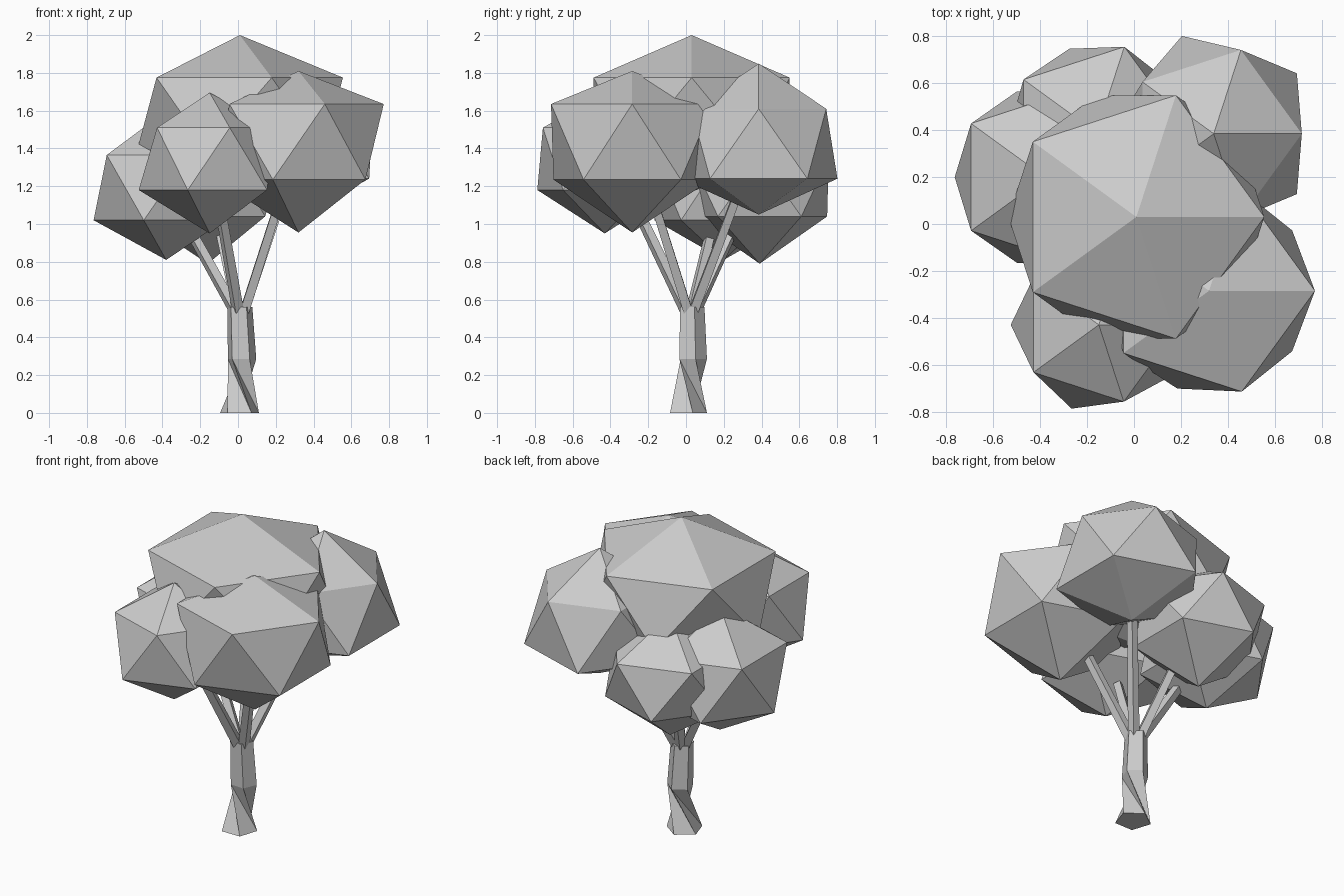
import bpy, bmesh
from math import sin, cos, radians
from mathutils import Vector

if "Cube" in bpy.data.objects:
    bpy.data.objects.remove(bpy.data.objects["Cube"])


def ring(bm, cx, cy, z, r, start, n=5):
    angles = [radians(start + i * 360 / n) for i in range(n)]
    return [bm.verts.new((cx + r * cos(a), cy + r * sin(a), z)) for a in angles]


def finish(name, bm):
    bmesh.ops.recalc_face_normals(bm, faces=bm.faces)
    mesh = bpy.data.meshes.new(name)
    bm.to_mesh(mesh)
    bm.free()
    obj = bpy.data.objects.new(name, mesh)
    bpy.context.collection.objects.link(obj)


def foliage(name, cx, cy, r_low, r_up, z):
    """Flattened icosahedron: bottom point, two five-point rings, top point."""
    bm = bmesh.new()
    bottom = bm.verts.new((cx, cy, z[0]))
    low = ring(bm, cx, cy, z[1], 0.8944 * r_low, 36)
    up = ring(bm, cx, cy, z[2], 0.8944 * r_up, 0)
    top = bm.verts.new((cx, cy, z[3]))
    for i in range(5):
        j = (i + 1) % 5
        bm.faces.new((bottom, low[j], low[i]))
        bm.faces.new((low[i], up[j], up[i]))
        bm.faces.new((low[i], low[j], up[j]))
        bm.faces.new((up[i], up[j], top))
    finish(name, bm)


def branch(name, start, end, r0=0.034, r1=0.03):
    """Tapered four-sided limb."""
    start, end = Vector(start), Vector(end)
    axis = end - start
    bm = bmesh.new()
    bmesh.ops.create_cone(bm, cap_ends=True, segments=4, radius1=r0, radius2=r1, depth=axis.length)
    bmesh.ops.rotate(bm, verts=bm.verts, matrix=axis.to_track_quat('Z', 'Y').to_matrix())
    bmesh.ops.translate(bm, verts=bm.verts, vec=(start + end) / 2)
    finish(name, bm)


# Trunk: twisted flared base below a straight five-sided upper part
bm = bmesh.new()
base = ring(bm, 0.008, 0.003, 0.0, 0.108, 18)
mid = ring(bm, 0.02, 0.032, 0.285, 0.079, 14)
head = ring(bm, 0.008, 0.028, 0.56, 0.07, 14)
for i in range(5):
    j, k = (i + 1) % 5, (i + 2) % 5
    bm.faces.new((base[j], base[k], mid[i]))
    bm.faces.new((base[k], mid[j], mid[i]))
    bm.faces.new((mid[i], mid[j], head[j], head[i]))
bm.faces.new(base[::-1])
bm.faces.new(head)
finish("trunk", bm)

# Branches fanning out to the clumps
branch("branch_front_left", (0.0, 0.0, 0.54), (-0.09, -0.25, 1.06))
branch("branch_front_right", (0.035, 0.01, 0.54), (0.22, -0.17, 1.12))
branch("branch_back_right", (0.035, 0.04, 0.54), (0.24, 0.27, 1.15))
branch("branch_back_left", (0.0, 0.05, 0.54), (-0.09, 0.24, 0.95))
branch("branch_left", (-0.015, 0.03, 0.54), (-0.25, 0.13, 0.96))

# Foliage clumps
foliage("foliage_top", 0.01, 0.03, 0.61, 0.61, (1.17, 1.385, 1.775, 2.0))
foliage("foliage_front_right", 0.32, -0.285, 0.49, 0.505, (0.955, 1.235, 1.635, 1.81))
foliage("foliage_front_left", -0.15, -0.43, 0.42, 0.385, (0.95, 1.18, 1.51, 1.695))
foliage("foliage_back_right", 0.34, 0.385, 0.49, 0.42, (1.05, 1.24, 1.61, 1.85))
foliage("foliage_back_left", -0.16, 0.39, 0.42, 0.43, (0.79, 1.04, 1.35, 1.56))
foliage("foliage_left", -0.38, 0.20, 0.43, 0.435, (0.81, 1.02, 1.365, 1.60))
